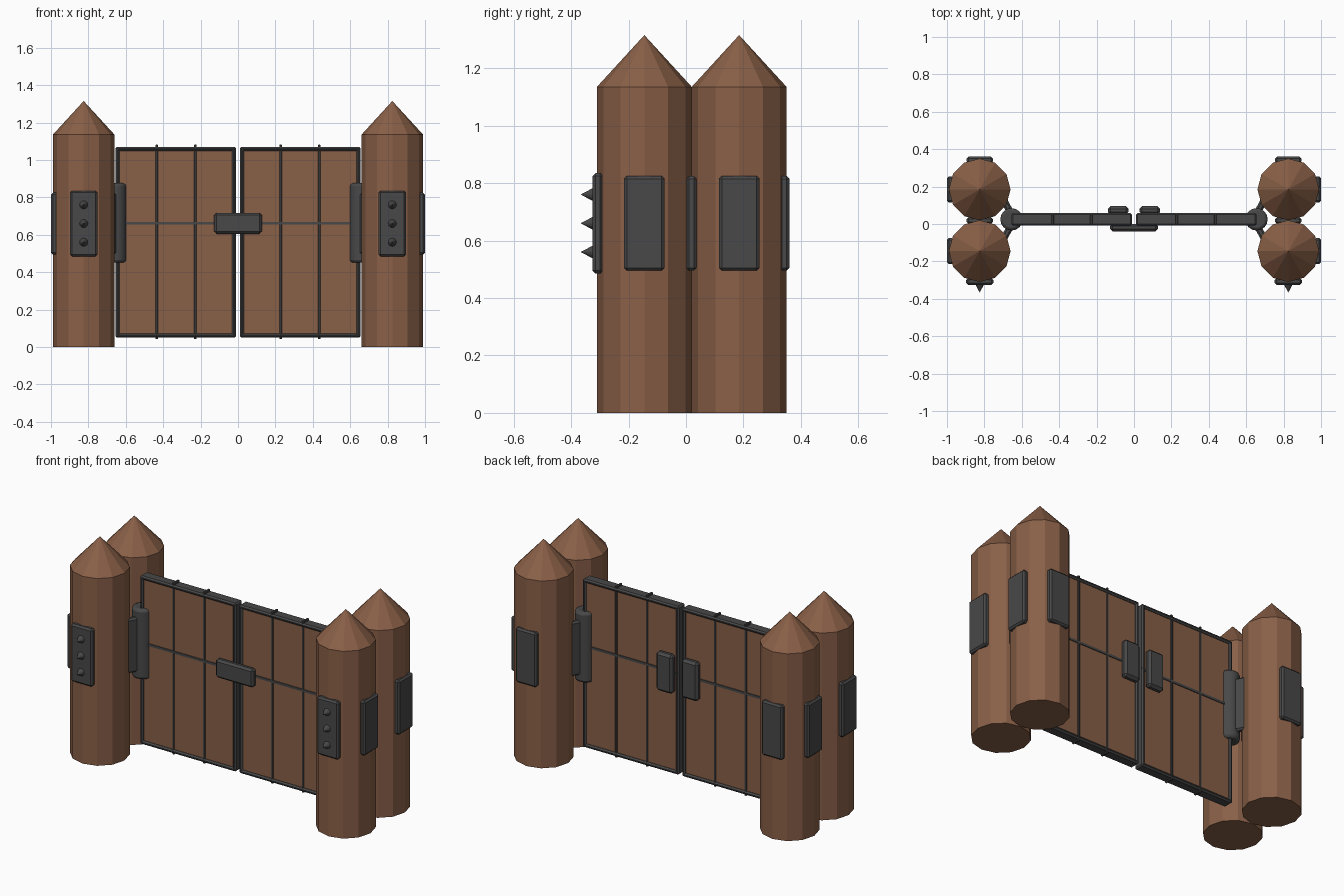
import bpy, math
from math import pi
from mathutils import Vector

if "Cube" in bpy.data.objects:
    bpy.data.objects.remove(bpy.data.objects["Cube"], do_unlink=True)


def material(name, rgb):
    m = bpy.data.materials.new(name)
    m.use_nodes = True
    m.diffuse_color = (*rgb, 1)
    m.node_tree.nodes["Principled BSDF"].inputs["Base Color"].default_value = (*rgb, 1)
    return m


WOOD = material("brown wood", (0.25, 0.115, 0.063))
IRON = material("dark iron", (0.065, 0.065, 0.065))


def finish(name, mat, bevel=0, segments=1):
    ob = bpy.context.object
    ob.name = name
    ob.data.materials.append(mat)
    if bevel:
        b = ob.modifiers.new("Bevel", "BEVEL")
        b.width, b.segments, b.limit_method = bevel, segments, "ANGLE"
    return ob


def box(name, lo, hi, mat=IRON, bevel=0.0, turn=0, segments=1):
    lo, hi = Vector(lo), Vector(hi)
    bpy.ops.mesh.primitive_cube_add(size=1, location=(lo + hi) / 2, rotation=(0, 0, turn))
    bpy.context.object.scale = hi - lo
    bpy.ops.object.transform_apply(location=False, rotation=False, scale=True)
    return finish(name, mat, bevel, segments)


def plate(name, x, y, turn, width=0.14, height=0.33, depth=0.036):
    # Thin bevelled iron plate facing along local y
    half = Vector((width, depth, height)) / 2
    c = Vector((x, y, 0.66))
    return box(name, c - half, c + half, IRON, 0.01, turn)


def post(name, x, y):
    # Twelve-sided log with a sharpened tip
    r, n = 0.165, 12
    verts = [(r * math.cos(2 * pi * i / n), r * math.sin(2 * pi * i / n), z)
             for z in (0, 1.135) for i in range(n)] + [(0, 0, 1.315)]
    faces = [list(reversed(range(n)))]
    for i in range(n):
        j = (i + 1) % n
        faces += [(i, j, n + j, n + i), (n + i, n + j, 2 * n)]
    me = bpy.data.meshes.new(name)
    me.from_pydata(verts, [], faces)
    ob = bpy.data.objects.new(name, me)
    ob.location = (x, y, 0)
    bpy.context.collection.objects.link(ob)
    me.materials.append(WOOD)


POST_X, FRONT_Y, BACK_Y, MID_Y = 0.825, -0.145, 0.185, 0.025

for side, s in (("left", 1), ("right", -1)):
    x = s * POST_X
    # Pair of posts with their iron plates
    for end, y, f in (("front", FRONT_Y, -1), ("back", BACK_Y, 1)):
        post(f"{side}_{end}_post", x, y)
        plate(f"{side}_{end}_outer_plate", s * 0.982, y, pi / 2)
        plate(f"{side}_{end}_hinge_plate", s * 0.677, MID_Y + f * 0.068, -f * s * math.radians(-62), 0.12)
    plate(f"{side}_front_plate", x, -0.307, 0, 0.145, 0.35)
    plate(f"{side}_back_plate", x, 0.342, 0)
    plate(f"{side}_middle_plate", x, 0.019, 0)

    # Spikes on the front plate
    for i, z in enumerate((0.56, 0.66, 0.76)):
        bpy.ops.mesh.primitive_cone_add(vertices=12, radius1=0.024, radius2=0, depth=0.045,
                                        location=(x, -0.344, z), rotation=(pi / 2, 0, 0))
        finish(f"{side}_spike_{i + 1}", IRON)

    # Hinge barrel
    bpy.ops.mesh.primitive_cylinder_add(vertices=16, radius=0.06, depth=0.425,
                                        location=(s * 0.655, MID_Y, 0.663))
    finish(f"{side}_hinge", IRON, 0.015, 2)
    bpy.ops.object.shade_smooth_by_angle(angle=math.radians(35))

    # Gate leaf, spanning x from a to b
    a, b = sorted((s * 0.01, s * 0.655))
    box(f"{side}_gate_boards", (a + .01, MID_Y - .022, .06), (b - .01, MID_Y + .022, 1.06), WOOD)
    lo, hi = MID_Y - 0.033, MID_Y + 0.033
    w = 0.022
    box(f"{side}_gate_top_rail", (a, lo, 1.07 - w), (b, hi, 1.07), IRON, 0.008)
    box(f"{side}_gate_bottom_rail", (a, lo, 0.05), (b, hi, 0.05 + w), IRON, 0.008)
    box(f"{side}_gate_stile_1", (a, lo, 0.05), (a + w, hi, 1.07), IRON, 0.008)
    box(f"{side}_gate_stile_2", (b - w, lo, 0.05), (b, hi, 1.07), IRON, 0.008)

    # Iron straps across the leaf
    for i, px in enumerate((0.228, 0.434)):
        box(f"{side}_strap_{i + 1}", (s * px - .007, MID_Y - .027, .042),
            (s * px + .007, MID_Y + .027, 1.082), IRON, 0.003)
    box(f"{side}_cross_strap", (a, MID_Y - .027, .655), (b, MID_Y + .027, .669), IRON)

    # Back latch plate
    c = s * 0.085
    box(f"{side}_latch_plate", (c - .055, .05, .545), (c + .055, .095, .78), IRON, 0.014)

# Front lock bar bridging both leaves
box("lock_bar", (-0.127, -0.04, 0.605), (0.127, 0.0, 0.717), IRON, 0.012)
